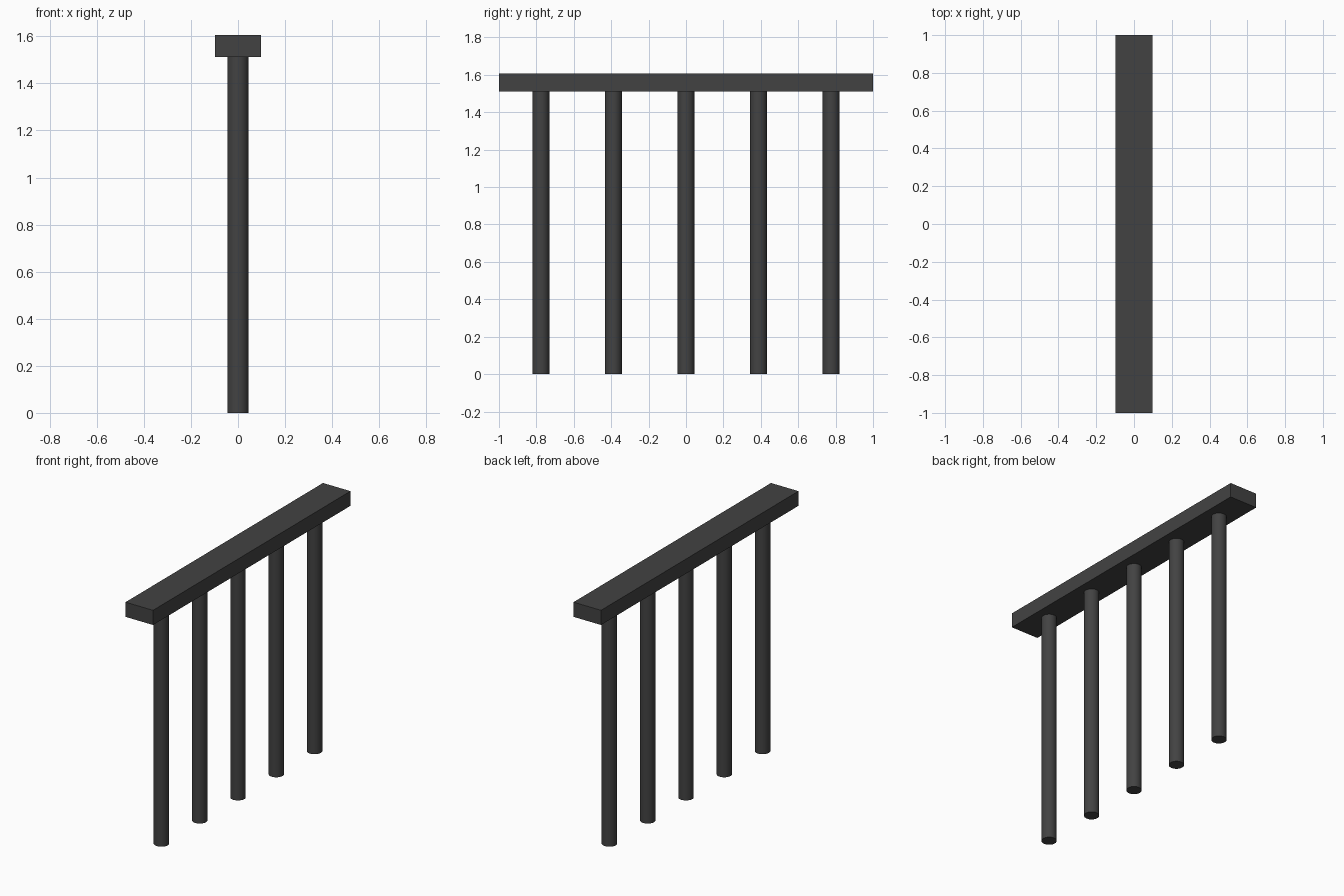
import bpy

if "Cube" in bpy.data.objects:
    bpy.data.objects.remove(bpy.data.objects["Cube"])

BEAM_W, BEAM_L = 0.195, 2.0
BEAM_BOTTOM, BEAM_TOP = 1.512, 1.606
POST_R, POST_STEP = 0.045, 0.388

# Single dark grey for everything
dark_grey = bpy.data.materials.new("dark_grey")
dark_grey.diffuse_color = (0.055, 0.055, 0.055, 1.0)
dark_grey.use_nodes = True
dark_grey.node_tree.nodes["Principled BSDF"].inputs["Base Color"].default_value = dark_grey.diffuse_color


def finish(name):
    obj = bpy.context.object
    obj.name = name
    obj.data.materials.append(dark_grey)
    return obj


# Top beam
bpy.ops.mesh.primitive_cube_add(size=1, location=(0, 0, (BEAM_BOTTOM + BEAM_TOP) / 2))
beam = finish("top_beam")
beam.scale = (BEAM_W, BEAM_L, BEAM_TOP - BEAM_BOTTOM)
bpy.ops.object.transform_apply(location=False, rotation=False, scale=True)

# Row of round posts
for i in range(5):
    bpy.ops.mesh.primitive_cylinder_add(
        vertices=32, radius=POST_R, depth=BEAM_BOTTOM,
        location=(0, (i - 2) * POST_STEP, BEAM_BOTTOM / 2))
    finish(f"post_{i + 1}")
    bpy.ops.object.shade_smooth_by_angle(angle=0.6)
